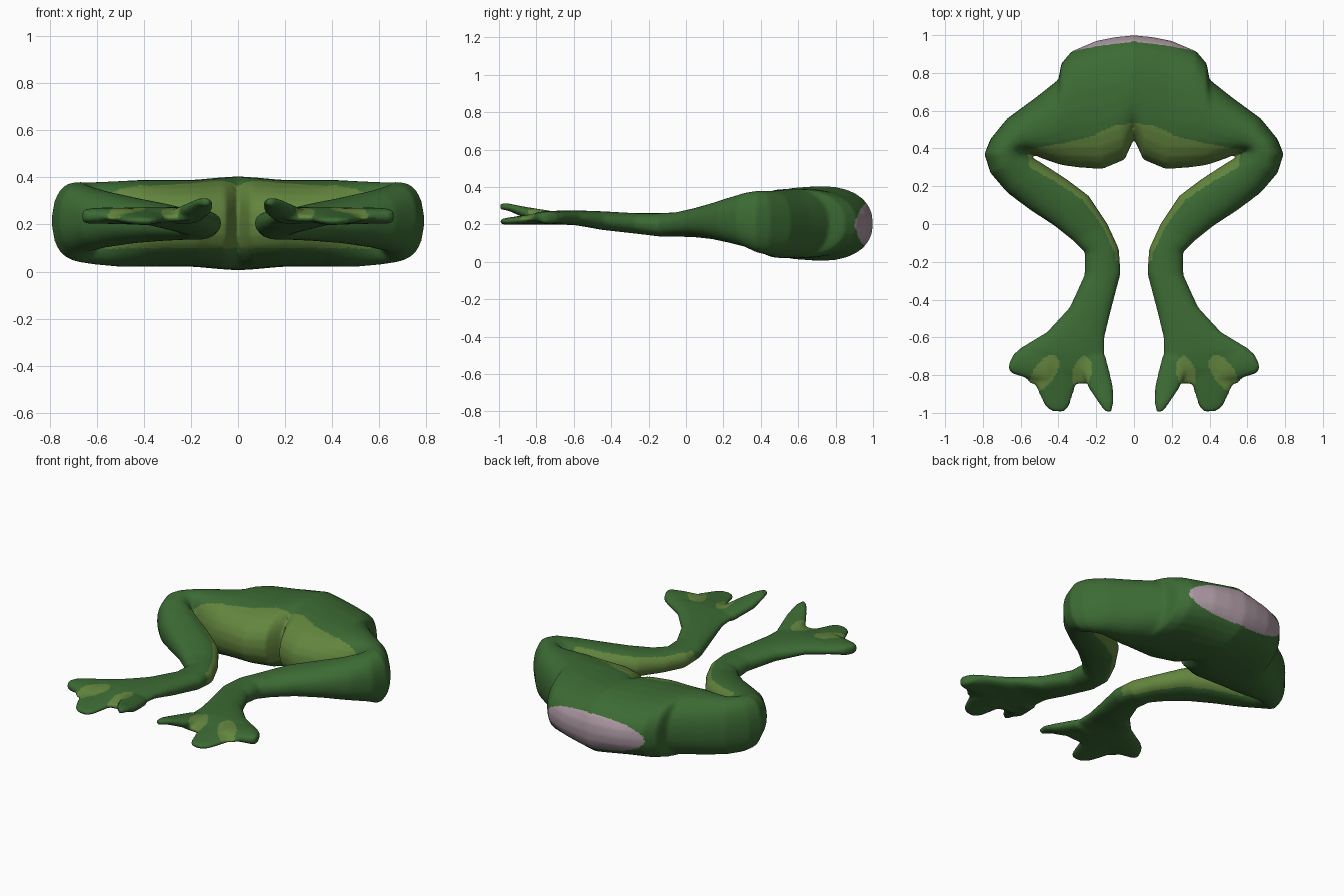
import bpy, bmesh, math
from mathutils import Vector

if "Cube" in bpy.data.objects:
    bpy.data.objects.remove(bpy.data.objects["Cube"])

SIDES = 28

# each rib: inner x, inner y, outer x, outer y, bottom z, top z
thigh = [
    (0, .45, 0, 1.0, .005, .405), (.05, .34, .1, .99, .01, .40),
    (.17, .29, .2, .97, .02, .39), (.30, .30, .33, .915, .02, .39),
    (.37, .31, .385, .85, .02, .39), (.41, .32, .40, .765, .02, .39),
    (.48, .345, .52, .67, .02, .385), (.55, .375, .67, .56, .03, .38),
    (.58, .39, .76, .45, .04, .38), (.585, .385, .792, .37, .05, .38)]
shin = [
    (.575, .37, .76, .27, .08, .37), (.5, .33, .67, .165, .10, .345),
    (.36, .24, .55, .075, .12, .315), (.24, .15, .42, -.01, .13, .29),
    (.14, 0, .32, -.09, .135, .265), (.08, -.13, .26, -.15, .135, .26),
    (.07, -.26, .262, -.27, .15, .26)]
foot = [
    (.12, -.45, .34, -.44, .17, .27), (.155, -.6, .46, -.57, .195, .275),
    (.155, -.69, .61, -.66, .2, .275), (.15, -.76, .61, -.77, .205, .265),
    (.2, -.845, .55, -.85, .21, .24)]
toes = [
    [(.15, -.7, .3, -.72, .2, .27), (.11, -.86, .24, -.87, .235, .295),
     (.108, -.95, .19, -.945, .272, .312), (.12, -1.0, .155, -.99, .28, .312)],
    [(.3, -.68, .5, -.68, .2, .275), (.31, -.86, .52, -.86, .2, .25),
     (.34, -.96, .475, -.96, .198, .235), (.37, -.995, .44, -.99, .202, .228)],
    [(.45, -.84, .45, -.62, .2, .27), (.57, -.815, .57, -.64, .203, .272),
     (.64, -.795, .635, -.685, .203, .268), (.662, -.775, .66, -.735, .21, .26)]]


def loft(bm, ribs, cap_start=True):
    """Skin rounded cross-sections spanned between two outline points."""
    rings = []
    for ax, ay, bx, by, z0, z1 in ribs:
        ring = []
        for i in range(SIDES):
            t = 2 * math.pi * i / SIDES
            c, s = math.cos(t), math.sin(t)
            c = math.copysign(abs(c) ** .88, c)
            s = math.copysign(abs(s) ** .88, s)
            ring.append(bm.verts.new(((ax + bx) / 2 + c * (bx - ax) / 2,
                                      (ay + by) / 2 + c * (by - ay) / 2,
                                      (z0 + z1) / 2 + s * (z1 - z0) / 2)))
        rings.append(ring)
    for r, q in zip(rings, rings[1:]):
        for i in range(SIDES):
            j = (i + 1) % SIDES
            bm.faces.new((r[i], r[j], q[j], q[i]))
    bm.faces.new(rings[-1])
    if cap_start:
        bm.faces.new(rings[0])


# one half of the body, open on the centre plane
bm = bmesh.new()
loft(bm, thigh + shin + foot, cap_start=False)
for toe in toes:
    loft(bm, toe)
bmesh.ops.recalc_face_normals(bm, faces=bm.faces)
mesh = bpy.data.meshes.new("frog_legs")
bm.to_mesh(mesh)
bm.free()
legs = bpy.data.objects.new("frog_legs", mesh)
bpy.context.collection.objects.link(legs)
bpy.context.view_layer.objects.active = legs
legs.select_set(True)

# mirror, fuse into one skin, soften
m = legs.modifiers.new("mirror", 'MIRROR')
m.merge_threshold = .001
m = legs.modifiers.new("fuse", 'REMESH')
m.mode = 'VOXEL'
m.voxel_size = .01
m = legs.modifiers.new("soften", 'SMOOTH')
m.factor = .5
m.iterations = 8
for name in ("mirror", "fuse", "soften"):
    bpy.ops.object.modifier_apply(modifier=name)

for name, col in (("skin_green", (.045, .145, .034)),
                  ("pale_green", (.125, .235, .048)),
                  ("cut_flesh", (.42, .32, .37))):
    mat = bpy.data.materials.new(name)
    mat.diffuse_color = (*col, 1)
    mat.use_nodes = True
    mat.node_tree.nodes["Principled BSDF"].inputs["Base Color"].default_value = mat.diffuse_color
    legs.data.materials.append(mat)

# top edge of the pale inner thigh: x, y
EDGE = [(0, .535), (.1, .525), (.22, .465), (.37, .43), (.6, .385)]


def thigh_edge(x):
    for (x0, y0), (x1, y1) in zip(EDGE, EDGE[1:]):
        if x <= x1:
            return y0 + (y1 - y0) * (x - x0) / (x1 - x0)
    return -9


def patch(x, y, cx, cy, rx, ry, lean):
    """Oval spot on the foot."""
    dx = x - cx + lean * (y - cy)
    return (dx / rx) ** 2 + ((y - cy) / ry) ** 2 < 1


def colour(c, n):
    side = 1 if c.x >= 0 else -1
    x, y, z = abs(c.x), c.y, c.z
    # waist cut
    if y > .8 and (x / .34) ** 2 + ((z - .2) / .11) ** 2 < 1:
        return 2
    # inner thigh, above the gap between thigh and shin
    gap = .09 + .51 * x
    if y > gap:
        return 1 if y < thigh_edge(x) and z > .1 else 0
    # inner shin
    if y > -.2 and x < .56 and -n.x * side * .8 + n.y * .6 > .5:
        return 1
    # webbing spots on top of the feet
    if n.z > .1 and (patch(x, y, .275, -.79, .05, .09, .15)
                     or patch(x, y, .475, -.79, .065, .095, .45)):
        return 1
    return 0


for p in legs.data.polygons:
    p.material_index = colour(p.center, p.normal)
    p.use_smooth = True
